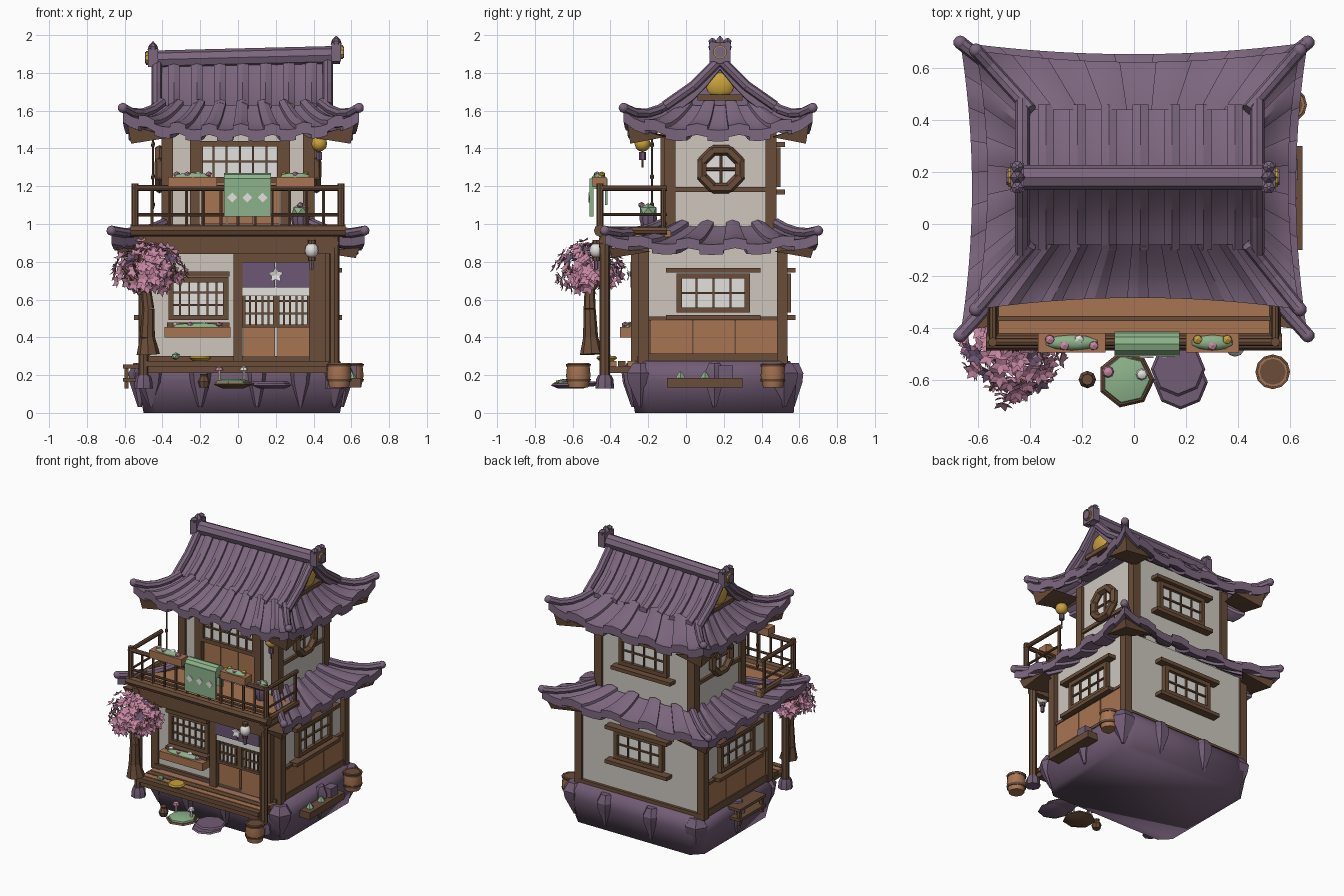
import bpy, bmesh, math, random
from mathutils import Vector as V, Matrix

if "Cube" in bpy.data.objects:
    bpy.data.objects.remove(bpy.data.objects["Cube"])

random.seed(4)

def mat(name, r, g, b):
    m = bpy.data.materials.new(name)
    m.diffuse_color = [(c / 255 / 12.92 if c < 10 else ((c / 255 + .055) / 1.055) ** 2.4) for c in (r, g, b)] + [1]
    m.use_nodes = True
    m.node_tree.nodes["Principled BSDF"].inputs["Base Color"].default_value = m.diffuse_color
    return m

ROOF, STONE = mat("roof_purple", 124, 102, 126), mat("stone_purple", 114, 92, 117)
WALL, WHITE = mat("plaster", 205, 198, 190), mat("paper_white", 228, 225, 220)
DARK, LIGHT = mat("dark_wood", 106, 77, 57), mat("light_wood", 168, 117, 82)
GREEN, PINK = mat("green", 140, 178, 138), mat("blossom_pink", 200, 137, 164)
GOLD, CLOTH = mat("gold", 200, 160, 60), mat("violet_cloth", 108, 87, 116)
I = Matrix()

def obj(name, bm, m, M=I):
    bmesh.ops.recalc_face_normals(bm, faces=bm.faces)
    me = bpy.data.meshes.new(name)
    bm.transform(M)
    bm.to_mesh(me)
    bm.free()
    me.materials.append(m)
    o = bpy.data.objects.new(name, me)
    bpy.context.collection.objects.link(o)
    return o

def box(name, x0, x1, y0, y1, z0, z1, m, M=I):
    bm = bmesh.new()
    bmesh.ops.create_cube(bm, size=1)
    T = Matrix.Translation(((x0 + x1) / 2, (y0 + y1) / 2, (z0 + z1) / 2))
    bm.transform(T @ Matrix.Diagonal((x1 - x0, y1 - y0, z1 - z0, 1)))
    return obj(name, bm, m, M)

def bar(name, a, b, r, m, n=8, r2=None, M=I):
    a, b = V(a), V(b)
    bm = bmesh.new()
    bmesh.ops.create_cone(bm, cap_ends=True, segments=n, radius1=r, radius2=r if r2 is None else r2, depth=(b - a).length)
    bm.transform(Matrix.Translation((a + b) / 2) @ (b - a).to_track_quat('Z', 'Y').to_matrix().to_4x4())
    return obj(name, bm, m, M)

def ball(name, c, s, m, sub=2):
    s = (s, s, s) if isinstance(s, float) else s
    bm = bmesh.new()
    bmesh.ops.create_icosphere(bm, subdivisions=sub, radius=1)
    return obj(name, bm, m, Matrix.Translation(c) @ Matrix.Diagonal((*s, 1)))

def loft(name, rings, m):
    bm = bmesh.new()
    rs = [[bm.verts.new(p) for p in r] for r in rings]
    for a, b in zip(rs, rs[1:]):
        for i in range(len(a)):
            bm.faces.new((a[i - 1], a[i], b[i], b[i - 1]))
    bm.faces.new(rs[0])
    bm.faces.new(rs[-1])
    return obj(name, bm, m)

def lathe(name, c, prof, m, n=10):
    ring = lambda r, z: [(c[0] + r * math.cos(k * math.tau / n), c[1] + r * math.sin(k * math.tau / n), c[2] + z) for k in range(n)]
    return loft(name, [ring(r, z) for r, z in prof], m)

def star(name, r, m, M):
    bm = bmesh.new()
    vs = [bm.verts.new((q * math.cos(j * math.pi / 5), q * math.sin(j * math.pi / 5), .01 * (j % 2 == 0)))
          for j in range(10) for q in [r if j % 2 == 0 else r * .58]]
    c = bm.verts.new((0, 0, -.004))
    for j in range(10):
        bm.faces.new((vs[j - 1], vs[j], c))
    return obj(name, bm, m, M)

def tiles(name, P, cols, rows, thick, step):
    """Strips over a surface P(u, v), raised and arched alternately."""
    bm = bmesh.new()
    for c in range(cols):
        up = c % 2
        g = [[bm.verts.new(V(P((c + k / 2) / cols, r / rows)) + V((0, 0, step * up + (step * (.6 if up else -.2) if k == 1 else 0))))
              for k in range(3)] for r in range(rows + 1)]
        for r in range(rows):
            for k in range(2):
                bm.faces.new((g[r][k], g[r][k + 1], g[r + 1][k + 1], g[r + 1][k]))
    bmesh.ops.recalc_face_normals(bm, faces=bm.faces)
    geo = bmesh.ops.extrude_face_region(bm, geom=bm.faces[:], use_keep_orig=True)["geom"]
    bmesh.ops.translate(bm, vec=(0, 0, -thick), verts=[v for v in geo if isinstance(v, bmesh.types.BMVert)])
    return obj(name, bm, ROOF)

def skirt(name, inner, outer, wall, zi, ze, zc, sides, cols, thick):
    """Flared hip roof: sagging eaves, raised corners, round hip bars, wooden corner brackets."""
    rect = lambda x0, x1, y0, y1: [V((x0, y0)), V((x1, y0)), V((x1, y1)), V((x0, y1))]
    A, B, W = rect(*inner), rect(*outer), rect(*wall)
    def surf(i):
        j = (i + 1) % 4
        e = B[j] - B[i]
        nrm = V((-e.y, e.x)).normalized()
        def P(u, v):
            w = (2 * u - 1) ** 2
            p = A[i].lerp(A[j], u).lerp(B[i].lerp(B[j], u) + nrm * .045 * (1 - w), v)
            return (*p, zi + (ze - zi) * (1 - (1 - v) ** 1.5) + (zc - ze) * w * w * v * v)
        return P
    for i in sides:
        tiles(f"{name}_side_{i}", surf(i), cols[i], 5, thick, .02)
    for i in range(4):
        P = surf(i)
        for k in range(4):
            bar(f"{name}_hip", V(P(0, k / 4)) + V((0, 0, .015)), V(P(0, k / 4 + .25)) + V((0, 0, .015)), .026, ROOF)
        ball(f"{name}_hip_tip", V(P(0, 1)) + V((0, 0, .015)), .027, ROOF)
        # drooping wooden bracket under each corner
        c = (B[0] + B[2]) / 2
        tip, low = c + (B[i] - c) * .96, c + (B[i] - c) * .93
        bm = bmesh.new()
        for p, z in ((tip, zc - .075), (low, ze - .075), (W[i], ze - .035), (V(surf(i)(.2, .9)[:2]), ze - .04), (V(surf(i - 1)(.8, .9)[:2]), ze - .04)):
            bm.verts.new((*p, z))
        bmesh.ops.convex_hull(bm, input=bm.verts)
        obj(f"{name}_bracket", bm, DARK)

def wall_frame(deg, d):
    return Matrix.Rotation(math.radians(deg), 4, 'Z') @ Matrix.Translation((0, -d, 0))

def window(name, M, cx, cz, w, h, cols, rows, trim=0.0, t=.014):
    x0, x1, z0, z1 = cx - w / 2, cx + w / 2, cz - h / 2, cz + h / 2
    box(name + "_pane", x0, x1, -.012, .01, z0, z1, WHITE, M)
    for x in (x0, x1):
        box(name + "_jamb", x - t, x + t, -.035, .01, z0 - t, z1 + t, DARK, M)
    for z in (z0, z1):
        box(name + "_rail", x0, x1, -.035, .01, z - t, z + t, DARK, M)
    for k in range(1, cols):
        x = x0 + w * k / cols
        box(name + "_muntin", x - .005, x + .005, -.024, 0, z0, z1, DARK, M)
    for k in range(1, rows):
        z = z0 + h * k / rows
        box(name + "_muntin", x0, x1, -.024, 0, z - .005, z + .005, DARK, M)
    if trim:
        for z in (z0 - .04, z1 + .03):
            box(name + "_trim", x0 - trim, x1 + trim, -.06, .01, z - .013, z + .013, DARK, M)

# stone plinth with wedge boulders
ring = lambda hx, y0, y1, z, c=.07: [(.02 + sx * (hx - a), (y0 + b) if sy < 0 else (y1 - b), z) for sx, sy, a, b in
    ((-1, -1, c, 0), (1, -1, c, 0), (1, -1, 0, c), (1, 1, 0, c), (1, 1, c, 0), (-1, 1, c, 0), (-1, 1, 0, c), (-1, -1, 0, c))]
plinth = loft("plinth", [ring(.52, -.27, .57, 0), ring(.55, -.3, .585, .17), ring(.55, -.3, .585, .22), ring(.52, -.27, .55, .275)], STONE)
for x, y, r in [(-.46, -.25, .085), (-.2, -.28, .07), (.1, -.28, .06), (.33, -.27, .07), (.51, -.24, .085), (.55, .15, .06), (.53, .52, .085),
                (.25, .565, .065), (-.12, .565, .065), (-.45, .52, .085), (-.52, .15, .06)]:
    lathe("boulder", (x, y, 0), [(.01, .03), (r * .9, .16), (r, .21), (r * .55, .265)], STONE, 6)

# walls, corner posts, belts
box("lower_walls", -.49, .49, -.24, .52, .26, .9, WALL)
box("upper_walls", -.385, .385, -.1, .465, .88, 1.54, WALL)
for s in (-1, 1):
    for y in (-.225, .51):
        box("lower_corner_post", s * .495 - .028, s * .495 + .028, y - .028, y + .028, .26, .89, DARK)
    for y in (-.085, .45):
        box("upper_corner_post", s * .375 - .03, s * .375 + .03, y - .03, y + .03, .93, 1.53, DARK)
    box("upper_belt", s * .39 - .012, s * .39 + .012, -.1, .46, 1.17, 1.195, DARK)
    box("lower_belt", s * .495 - .02, s * .495 + .02, -.23, .52, .265, .315, DARK)
    box("lower_mid_belt", s * .495 - .018, s * .495 + .018, -.23, .52, .49, .51, DARK)
    box("panel_back", s * .494 - .008, s * .494 + .008, -.23, .52, .3, .5, DARK)
    for k in range(3):
        y = -.185 + k * .225
        box("side_panel", s * .495 - .012, s * .495 + .012, y, y + .217, .315, .49, LIGHT)
for y in (.525, -.245):
    box("sill_beam", -.49, .49, y - .015, y + .015, .26, .3, DARK)

# side and back windows
for deg, u in ((90, 1), (-90, -1)):
    window("side_window", wall_frame(deg, .49), u * .145, .635, .36, .18, 4, 2, .07)
    M = wall_frame(deg, .385)
    pts = [V((u * .185 + .108 * math.cos(a), -.03, 1.29 + .108 * math.sin(a))) for a in [math.pi / 8 + k * math.pi / 4 for k in range(8)]]
    bar("octagon_pane", (u * .185, 0, 1.29), (u * .185, -.015, 1.29), .1, WHITE, 8, M=M)
    for k in range(8):
        bar("octagon_frame", pts[k - 1], pts[k], .028, DARK, 6, M=M)
        ball("octagon_joint", M @ pts[k], .028, DARK, 1)
    for a in (0, 1):
        bar("octagon_cross", (u * .185 - .1 * a, -.02, 1.29 - .1 * (1 - a)), (u * .185 + .1 * a, -.02, 1.29 + .1 * (1 - a)), .009, DARK, 6, M=M)
window("back_lower_window", wall_frame(180, .52), 0, .635, .36, .18, 4, 2, .07)
window("back_upper_window", wall_frame(180, .465), 0, 1.3, .36, .18, 4, 2, .06)

# ground floor front: window, sliding doors, curtain
F = wall_frame(0, .24)
window("front_window", F, -.21, .605, .29, .2, 6, 3, .02)
for x, w in ((.0, .025), (.42, .045)):
    box("door_post", x - w, x + w, -.05, 0, .27, .86, DARK, F)
box("door_head", 0, .4, -.045, 0, .795, .85, DARK, F)
for x in (.025, .205):
    box("door_panel", x + .005, x + .17, -.02, 0, .28, .46, LIGHT, F)
    window("door_lattice", F, x + .0875, .56, .165, .2, 5, 3, 0, .009)
box("curtain_lining", .02, .385, -.045, 0, .62, .67, WHITE, F)
for x in (.025, .205):
    box("curtain", x, x + .172, -.055, -.02, .665, .8, CLOTH, F)
front_face = Matrix.Rotation(math.pi / 2, 4, 'X')
star("curtain_star", .042, WHITE, Matrix.Translation((.2, -.305, .73)) @ front_face @ Matrix.Rotation(math.pi / 2, 4, 'Z'))
ball("white_lantern", (.39, -.475, .86), (.037, .037, .042), WHITE)
for z in (.815, .905):
    bar("lantern_cap", (.39, -.475, z - .01), (.39, -.475, z + .01), .02, DARK, 8)
bar("lantern_tassel", (.39, -.475, .76), (.39, -.475, .81), .012, STONE, 6)

# upper front: window over wood panels
U = wall_frame(0, .1)
window("upper_window", U, .01, 1.33, .42, .19, 6, 2)
for k in range(3):
    box("upper_panel", -.195 + k * .14, -.06 + k * .14, -.015, 0, 1.0, 1.225, LIGHT, U)
for x in (-.23, .25):
    box("upper_door_post", x - .025, x + .025, -.035, 0, .97, 1.5, DARK, U)

# porch deck and posts
for k in range(4):
    box("deck_plank", -.49, .48, -.455 + k * .048, -.415 + k * .048, .245, .275, LIGHT if k % 2 else DARK)
box("deck_edge", -.48, .47, -.44, -.27, .21, .245, DARK)
for x in (-.5, .51):
    lathe("post_base", (x, -.43, .13), [(.05, 0), (.045, .05), (.035, .07)], STONE, 8)
    bar("porch_post", (x, -.43, .19), (x, -.43, .96), .027, DARK)
    bar("porch_joist", (x, -.46, .9), (x, -.2, .9), .025, DARK)

# balcony
box("balcony_beam", -.53, .53, -.455, -.41, .84, .935, DARK)
box("balcony_floor", -.55, .55, -.46, -.08, .93, .965, LIGHT)
bar("balcony_front_edge", (-.57, -.455, .965), (.57, -.455, .965), .033, DARK)
box("balcony_mid_strip", -.53, .53, -.375, -.355, .96, .975, DARK)
for s in (-1, 1):
    bar("balcony_side_edge", (s * .545, -.46, .965), (s * .545, -.1, .965), .022, DARK)
    bar("rail_post", (s * .545, -.455, .97), (s * .545, -.455, 1.215), .018, DARK)
    bar("rail_end_post", (s * .545, -.12, .97), (s * .545, -.12, 1.19), .012, DARK)
    bar("side_rail", (s * .545, -.46, 1.19), (s * .545, -.1, 1.19), .015, DARK)
    bar("side_low_rail", (s * .545, -.46, 1.05), (s * .545, -.1, 1.05), .008, DARK)
bar("front_rail", (-.56, -.455, 1.19), (.56, -.455, 1.19), .016, DARK)
bar("front_low_rail", (-.56, -.455, 1.05), (.56, -.455, 1.05), .009, DARK)
for k in range(1, 12):
    bar("baluster", (-.545 + k * .0908, -.455, .97), (-.545 + k * .0908, -.455, 1.19), .009, DARK, 6)

# blanket over the rail
box("blanket_front", -.075, .175, -.51, -.49, 1.04, 1.24, GREEN)
box("blanket_back", -.075, .175, -.43, -.415, 1.1, 1.24, GREEN)
bar("blanket_fold", (-.075, -.462, 1.225), (.175, -.462, 1.225), .045, GREEN, 10)
for x in (-.03, .05, .13):
    bar("blanket_diamond", (x, -.511, 1.14), (x, -.516, 1.14), .026, WHITE, 4)

# flower boxes
def flower_box(x0, x1, y0, y1, z0, z1, cols):
    box("flower_box", x0, x1, y0, y1, z0, z1, LIGHT)
    w, y = x1 - x0, (y0 + y1) / 2
    ball("leaves", ((x0 + x1) / 2, y, z1), (w * .4, .03, .022), GREEN)
    for k, m in enumerate(cols):
        ball("blossom", (x0 + w * (k + .8) / (len(cols) + .6), y + .012 * (-1) ** k, z1 + .014), (.02, .02, .014), m, 1)
flower_box(-.37, -.11, -.495, -.42, 1.195, 1.25, (PINK, PINK, WHITE, PINK))
flower_box(.2, .405, -.495, -.42, 1.195, 1.25, (GOLD, PINK, GOLD))
flower_box(-.39, -.04, -.35, -.27, .4, .455, (WHITE, PINK, WHITE, PINK))
lathe("balcony_pot", (.33, -.2, .97), [(.035, 0), (.05, .06), (.045, .08)], CLOTH)
ball("balcony_shrub", (.33, -.2, 1.07), (.05, .05, .04), GREEN, 1)
ball("shrub_blossom", (.33, -.235, 1.1), .018, PINK, 1)

# roofs
skirt("lower_roof", (-.39, .39, -.12, .48), (-.67, .67, -.43, .7), (-.49, .49, -.24, .52), .99, .895, .95, (1, 2, 3), (1, 9, 9, 9), .055)
skirt("upper_roof", (-.40, .44, -.08, .44), (-.61, .64, -.33, .67), (-.385, .385, -.1, .465), 1.63, 1.5, 1.6, (0, 1, 2, 3), (15, 9, 9, 9), .06)
for i, s in enumerate((-1, 1)):
    def slope(u, v, s=s):
        return (-.43 + .91 * u, .18 + s * .28 * v, 1.86 - .25 * v - .035 * math.sin(v * math.pi))
    tiles(f"gable_slope_{i}", slope, 15, 4, .04, .022)
    for x in (-.43, .475):
        bar("gable_bar", (x, .18, 1.87), (x, .18 + s * .14, 1.73), .028, ROOF)
        bar("gable_bar", (x, .18 + s * .14, 1.73), (x, .18 + s * .29, 1.625), .028, ROOF)
loft("gable_core", [[(x, -.06, 1.58), (x, .42, 1.58), (x, .18, 1.82)] for x in (-.37, .41)], ROOF)
bar("ridge", (-.46, .18, 1.87), (.54, .18, 1.895), .048, ROOF, 8)
for x, z, s in ((-.45, 1.83, -1), (.52, 1.86, 1)):
    box("ridge_end", x - .026, x + .026, .125, .235, z, z + .1, ROOF)
    for y in (.14, .22):
        lathe("ridge_knob", (x, y, z + .09), [(.02, 0), (.024, .02), (.006, .035)], ROOF, 6)
    lathe("ridge_finial", (x, .18, z + .09), [(.03, 0), (.022, .025), (.004, .045)], ROOF, 6)
    bar("ridge_disc", (x + s * .02, .18, z + .05), (x + s * .036, .18, z + .05), .037, GOLD, 10)
    bar("ridge_disc_cap", (x + s * .03, .18, z + .05), (x + s * .042, .18, z + .05), .031, ROOF, 10)
for x in (-.4, .44):
    ball("gable_ornament", (x, .18, 1.735), (.03, .078, .068), GOLD)
    box("gable_beam", x - .03, x + .03, .06, .3, 1.655, 1.685, DARK)

# hanging lantern and chime
bar("lantern_cord", (.43, -.23, 1.3), (.43, -.23, 1.48), .005, DARK, 6)
ball("gold_lantern", (.43, -.23, 1.425), .043, GOLD)
bar("lantern_tail", (.43, -.23, 1.34), (.43, -.23, 1.38), .018, CLOTH, 6)
bar("chime_cord", (-.45, -.18, 1.08), (-.45, -.18, 1.48), .005, DARK, 6)
for z in (1.1, 1.25, 1.42):
    ball("chime_bead", (-.45, -.18, z), (.012, .012, .02), DARK, 1)

# blossom tree
path = [(-.475, -.5, .31, .062), (-.48, -.505, .4, .04), (-.475, -.51, .55, .032), (-.49, -.51, .68, .026)]
for a, b in zip(path, path[1:]):
    bar("trunk", a[:3], b[:3], a[3], DARK, 8, b[3])
for k in range(6):
    a = k * math.tau / 6
    bar("branch", (-.49, -.51, .64), (-.48 + .15 * math.cos(a), -.52 + .14 * math.sin(a), .79), .018, DARK, 6, .006)
for k in range(190):
    d = V((random.gauss(0, 1), random.gauss(0, 1), random.gauss(0, 1))).normalized()
    r = random.uniform(.55, 1)
    T = Matrix.Translation((-.48 + .205 * d.x * r, -.515 + .19 * d.y * r, .77 + .145 * d.z * r))
    star("tree_blossom", .04, CLOTH if k % 12 == 0 else PINK, T @ (d + V((0, -.2, .5))).to_track_quat('Z', 'Y').to_matrix().to_4x4())

# barrels, stepping stones, planters
for x, y in ((.535, -.57), (.6, .46)):
    lathe("barrel", (x, y, .135), [(.052, 0), (.065, .06), (.058, .13), (.05, .13), (.05, .115)], LIGHT, 12)
    for z in (.03, .11):
        lathe("barrel_hoop", (x, y, .135 + z), [(.064, 0), (.067, .015)], DARK, 12)
for x, y in ((.18, -.61), (.17, -.56)):
    lathe("stepping_stone", (x, y, .13 if y < -.58 else .14), [(.07, 0), (.105, .015), (.095, .025)], STONE, 8)
lathe("moss_tray", (-.03, -.6, .13), [(.06, 0), (.11, .02), (.1, .03)], DARK, 7)
lathe("moss", (-.03, -.6, .155), [(.095, 0), (.09, .015), (.05, .025)], GREEN, 7)
for x, y, m in ((-.1, -.57, PINK), (.03, -.58, WHITE)):
    bar("mushroom_stem", (x, y, .16), (x, y, .235), .008, WHITE, 6)
    lathe("mushroom_cap", (x, y, .225), [(.024, 0), (.018, .015), (.004, .022)], m, 8)
lathe("small_pot", (-.18, -.6, .135), [(.025, 0), (.034, .03), (.018, .06), (.022, .07)], DARK, 8)
lathe("gold_dish", (-.2, -.42, .275), [(.04, 0), (.058, .015), (.05, .025)], GOLD, 10)
ball("deck_plant", (-.33, -.42, .3), (.025, .025, .02), GREEN, 1)
box("side_planter", .55, .65, -.1, .3, .135, .185, DARK)
for y in (-.03, .1):
    lathe("planter_sprout", (.6, y, .18), [(.03, 0), (.02, .02), (.003, .04)], GREEN, 6)
box("planter_stone", .57, .63, .17, .25, .18, .25, STONE)
for z in (.165, .235):
    box("left_shelf", -.61, -.5, -.05, .25, z, z + .02, DARK)
for y in (-.03, .23):
    box("shelf_leg", -.6, -.58, y - .01, y + .01, .13, .24, DARK)

# smooth round parts, keep edges sharp; the plinth is fully smooth
bpy.ops.object.select_all(action='SELECT')
bpy.context.view_layer.objects.active = plinth
plinth.select_set(False)
bpy.ops.object.shade_smooth_by_angle()
plinth.data.polygons.foreach_set("use_smooth", [True] * len(plinth.data.polygons))
